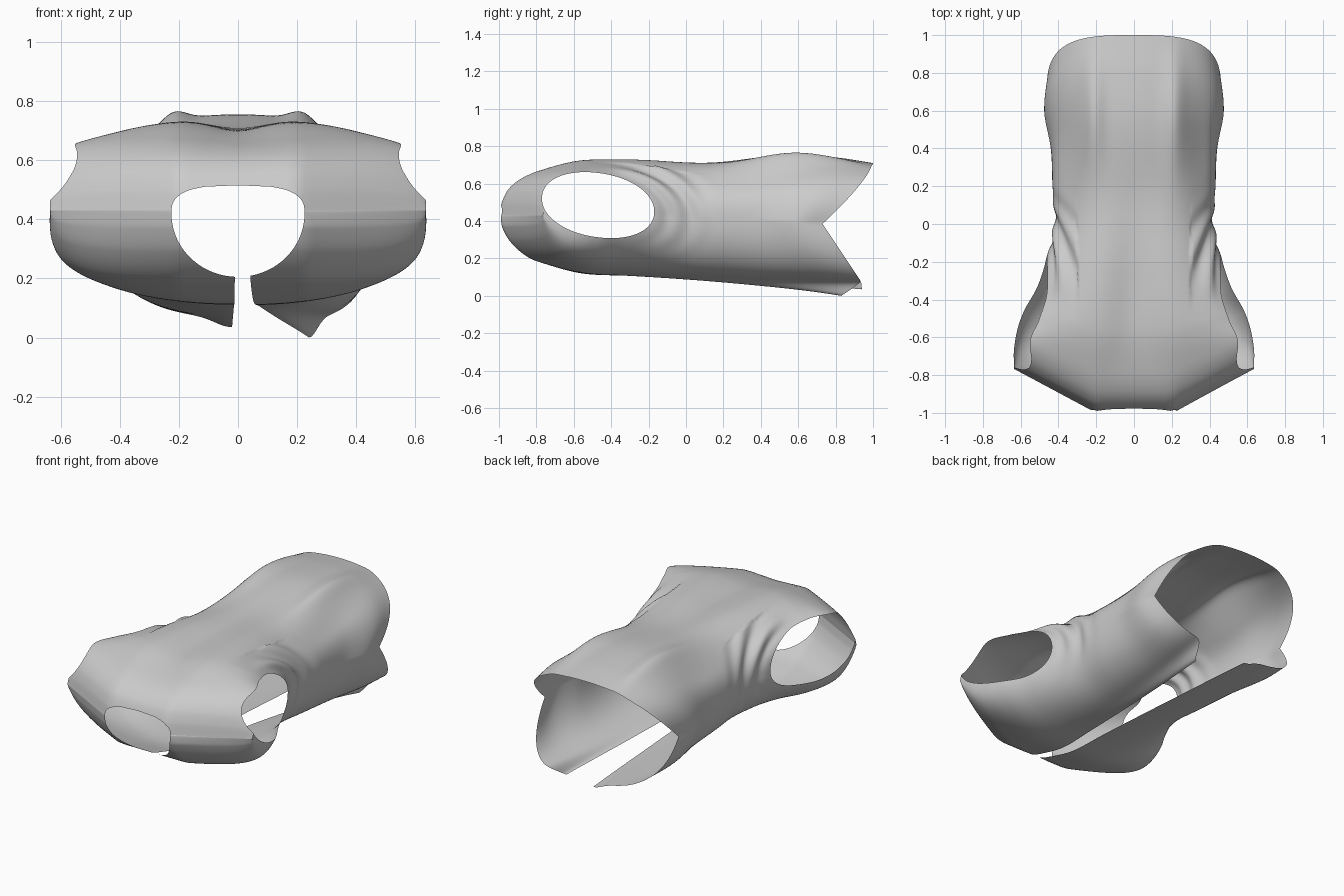
import bpy, bmesh, math

if "Cube" in bpy.data.objects:
    bpy.data.objects.remove(bpy.data.objects["Cube"])

ROWS, COLS = 150, 280


def curve(pts, x):
    """Smooth interpolation through (x, value) points."""
    if x <= pts[0][0]:
        return pts[0][1]
    if x >= pts[-1][0]:
        return pts[-1][1]
    i = max(k for k in range(len(pts) - 1) if pts[k][0] <= x)

    def slope(k):
        a, b = pts[max(k - 1, 0)], pts[min(k + 1, len(pts) - 1)]
        return (b[1] - a[1]) / (b[0] - a[0])
    (x0, a), (x1, b) = pts[i], pts[i + 1]
    h = x1 - x0
    t = (x - x0) / h
    return (a * (1 + 2 * t) * (1 - t) ** 2 + slope(i) * h * t * (1 - t) ** 2
            + b * t * t * (3 - 2 * t) + slope(i + 1) * h * t * t * (t - 1))


def bump(x, c, w):
    return math.exp(-((x - c) / w) ** 2)


# Profiles along the garment, neck (-1) to hem (1)
WIDTH = [(-1, .635), (-.85, .635), (-.6, .60), (-.4, .53), (-.2, .46), (0, .42),
         (.2, .43), (.5, .44), (.78, .475), (1, .46)]
BACK = [(-1, .42), (-.985, .49), (-.95, .56), (-.88, .62), (-.76, .67), (-.55, .725),
        (-.25, .74), (.15, .715), (.55, .745), (.8, .73), (1, .70)]
FRONT = [(-1, .42), (-.985, .36), (-.94, .28), (-.85, .20), (-.75, .16), (-.55, .11),
         (-.3, .10), (.2, .08), (.5, .07), (1, .06)]
SEAM = [(-1, .42), (-.6, .43), (0, .42), (1, .375)]
SQUARE = [(-1, 4.4), (-.8, 4.2), (-.6, 3), (-.4, 2.4), (0, 2.3), (1, 2.4)]


def arm_r(p):
    if abs(p[0]) < .3:
        return 9
    dy = abs(p[1] + .47) / .3
    dz = abs(p[2] - .475 + .12 * (p[1] + .47)) / .172
    return (dy ** 2.1 + dz ** 2.1) ** (1 / 2.1)


def neck_r(p):
    if p[1] > -.7:
        return 9
    dz = p[2] - .41
    n, h = (2.8, .095) if dz > 0 else (2.0, .215)
    return ((abs(p[0]) / .225) ** n + (abs(dz) / h) ** n) ** (1 / n)


def surface(t, phi, right):
    s = t ** 1.7
    Y = -1 + 2 * s
    W, zs, n = curve(WIDTH, Y), curve(SEAM, Y), curve(SQUARE, Y)
    c, q = math.cos(phi), math.sin(phi)
    x = W * math.copysign(abs(c) ** (2 / n), c)
    v = abs(q) ** (2 / n)
    if q > 0:
        # full, rounded shoulder caps
        x *= 1 + .22 * v ** 3 * bump(Y, -.82, .17) * min(1, abs(x) / .3)
    # shoulder slope at the neck end
    y = Y + .23 * max(0, abs(x) - .2) / .43 * (1 - s) ** 2
    hem = s ** 3
    if q >= 0:
        z = zs + (curve(BACK, Y) - zs) * v
        y -= hem * .27 * (1 - v) ** 1.3
        # long folds beside the centre back
        z += .04 * bump(abs(x), .22, .06) * bump(Y, .58, .3) * v
        z -= .035 * bump(abs(x), .37, .07) * bump(Y, .4, .3) * v
        z -= .045 * bump(x, 0, .14) * bump(Y, -.35, .45) * v
    else:
        z = zs - (zs - curve(FRONT, Y)) * v
        # open front edges, the right one swinging outwards
        e = .04 + .20 * s ** 1.8 if right else -.01 - .01 * s
        e *= min(1, t * 20)
        edge = bump(x, 0, .08)
        x = e + x * (W - abs(e)) / W
        y -= hem * (.27 * (1 - v) + .06 * v + (.11 * edge if right else 0))
        z -= s ** 3 * edge * (.07 if right else .035)
    # gathered folds behind the armhole
    r = arm_r((x, y, z))
    if 1 < r < 3 and y > -.5:
        a = math.atan2(z - .46, y + .485)
        k = min(1, (r - 1) * 5) * bump(r, 1.45, .5) * bump(a, .45, .65)
        k *= .017 * math.sin(14 * r + 3 * a + (.8 if right else 0))
        x += k * math.copysign(1, x) * (1 - v * .6)
        z += k * v
    return [x, y, z]


# Garment sheet: an open ring lofted from shoulder line to hem
bm = bmesh.new()
V = [[bm.verts.new(surface(i / ROWS, -math.pi / 2 + 2 * math.pi * j / COLS, j < COLS / 2))
      for j in range(COLS + 1)] for i in range(ROWS + 1)]
for i in range(ROWS):
    for j in range(COLS):
        bm.faces.new((V[i][j], V[i][j + 1], V[i + 1][j + 1], V[i + 1][j]))
bmesh.ops.remove_doubles(bm, verts=V[0], dist=.0005)


# Cut the armholes and neck along exact oval outlines
def cut(radius):
    crossing = []
    for e in list(bm.edges):
        a, b = e.verts
        if (radius(a.co) < 1) == (radius(b.co) < 1):
            continue
        start, lo, hi = radius(a.co) < 1, 0.0, 1.0
        for _ in range(20):
            m = (lo + hi) / 2
            if (radius(a.co.lerp(b.co, m)) < 1) == start:
                lo = m
            else:
                hi = m
        crossing.append((e, a, min(max(lo, .001), .999)))
    rim = [bmesh.utils.edge_split(e, a, f)[1] for e, a, f in crossing]
    bmesh.ops.connect_verts(bm, verts=rim)
    doomed = [f for f in bm.faces if radius(f.calc_center_median()) < 1]
    bmesh.ops.delete(bm, geom=doomed, context='FACES')


cut(arm_r)
cut(neck_r)
low = min(v.co.z for v in bm.verts)
for v in bm.verts:
    v.co.z -= low
bmesh.ops.recalc_face_normals(bm, faces=bm.faces)

me = bpy.data.meshes.new("vest_body")
bm.to_mesh(me)
bm.free()
ob = bpy.data.objects.new("vest_body", me)
bpy.context.collection.objects.link(ob)
bpy.context.view_layer.objects.active = ob
ob.select_set(True)
bpy.ops.object.shade_smooth_by_angle(angle=math.radians(60))
